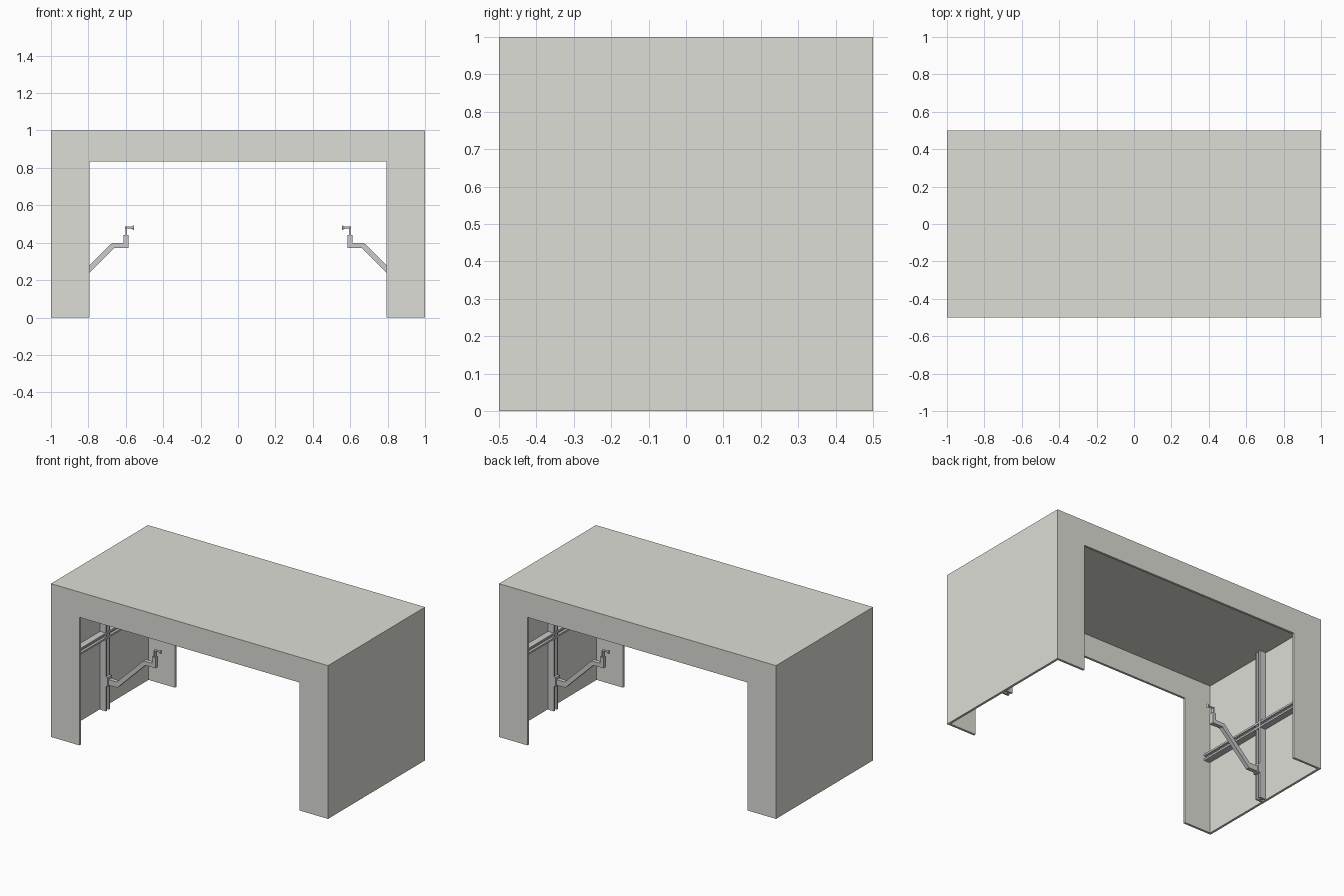
import bpy, bmesh
from mathutils import Vector

if "Cube" in bpy.data.objects:
    bpy.data.objects.remove(bpy.data.objects["Cube"])

T = 0.015      # shell thickness
RX, RZ = 0.96, 0.49   # rail centre lines

shell_paint = bpy.data.materials.new("shell_paint")
shell_paint.diffuse_color = (0.72, 0.725, 0.67, 1)
shell_paint.use_nodes = True
shell_paint.node_tree.nodes["Principled BSDF"].inputs["Base Color"].default_value = shell_paint.diffuse_color


def finish(name, bm, mirror=True, mat=None):
    bmesh.ops.recalc_face_normals(bm, faces=bm.faces)
    me = bpy.data.meshes.new(name)
    bm.to_mesh(me)
    bm.free()
    ob = bpy.data.objects.new(name, me)
    bpy.context.collection.objects.link(ob)
    if mat:
        me.materials.append(mat)
    if mirror:
        ob.modifiers.new("mirror", 'MIRROR').use_axis[0] = True
    return ob


def prism(bm, pts, offset):
    f = bm.faces.new([bm.verts.new(p) for p in pts])
    r = bmesh.ops.extrude_face_region(bm, geom=[f], use_keep_orig=True)
    vs = [g for g in r["geom"] if isinstance(g, bmesh.types.BMVert)]
    bmesh.ops.translate(bm, verts=vs, vec=Vector(offset))


def box(bm, x0, x1, y0, y1, z0, z1):
    prism(bm, [(x0, y0, z0), (x1, y0, z0), (x1, y1, z0), (x0, y1, z0)], (0, 0, z1 - z0))


def cone(bm, p0, p1, r0, r1, n=12):
    p0, p1 = Vector(p0), Vector(p1)
    d = p1 - p0
    m = d.to_track_quat('Z', 'Y').to_matrix().to_4x4()
    m.translation = (p0 + p1) / 2
    bmesh.ops.create_cone(bm, cap_ends=True, segments=n, radius1=r0, radius2=r1,
                          depth=d.length, matrix=m)


# Roof and side walls: an inverted U profile run between the end panels
bm = bmesh.new()
u = [(-1, 0), (-1, 1), (1, 1), (1, 0), (1 - T, 0), (1 - T, 1 - T), (T - 1, 1 - T), (T - 1, 0)]
prism(bm, [(x, T - 0.5, z) for x, z in u], (0, 1 - 2 * T, 0))
finish("roof_and_side_walls", bm, False, shell_paint)

# Front and back panels with a wide doorway
door = [(-1, 0), (-1, 1), (1, 1), (1, 0), (.795, 0), (.795, .835), (-.795, .835), (-.795, 0)]
for name, y in (("front_panel", -0.5), ("back_panel", 0.5 - T)):
    bm = bmesh.new()
    prism(bm, [(x, y, z) for x, z in door], (0, T, 0))
    finish(name, bm, False, shell_paint)

# I-beam profile: two flanges joined by a web
H, W, F = 0.021, 0.006, 0.009
half = [(-H, -H), (H, -H), (H, -F), (W, -F)]
beam = half + [(W, F), (H, F), (H, H), (-H, H), (-H, F), (-W, F), (-W, -F), (-H, -F)]

# Upright rail and crossing wall rail on each side
bm = bmesh.new()
prism(bm, [(RX + u, v, 0) for u, v in beam], (0, 0, 1 - T))
finish("upright_rail", bm)
bm = bmesh.new()
prism(bm, [(RX + u, T - 0.5, RZ + v) for u, v in beam], (0, 1 - 2 * T, 0))
finish("wall_rail", bm)

# Carriage on the upright rail
bm = bmesh.new()
box(bm, .925, .942, -.023, .023, .165, .225)
finish("arm_carriage", bm)

# Bent square arm
bm = bmesh.new()
w = 0.013
arm = [(.93, .172), (.862, .172), (.66, .372), (.588, .372),
       (.588, .398), (.674, .398), (.867, .208), (.93, .208)]
prism(bm, [(x, -w, z) for x, z in arm], (0, 2 * w, 0))
finish("bent_arm", bm)

# Wrist block at the end of the arm
bm = bmesh.new()
box(bm, .586, .612, -.014, .014, .372, .442)
finish("wrist_block", bm)

# Spray head: flat stem, barrel and flared tip
bm = bmesh.new()
box(bm, .594, .602, -.011, .011, .44, .483)
cone(bm, (.603, 0, .481), (.566, 0, .481), .005, .005)
cone(bm, (.572, 0, .481), (.557, 0, .481), .005, .012)
finish("spray_head", bm)
